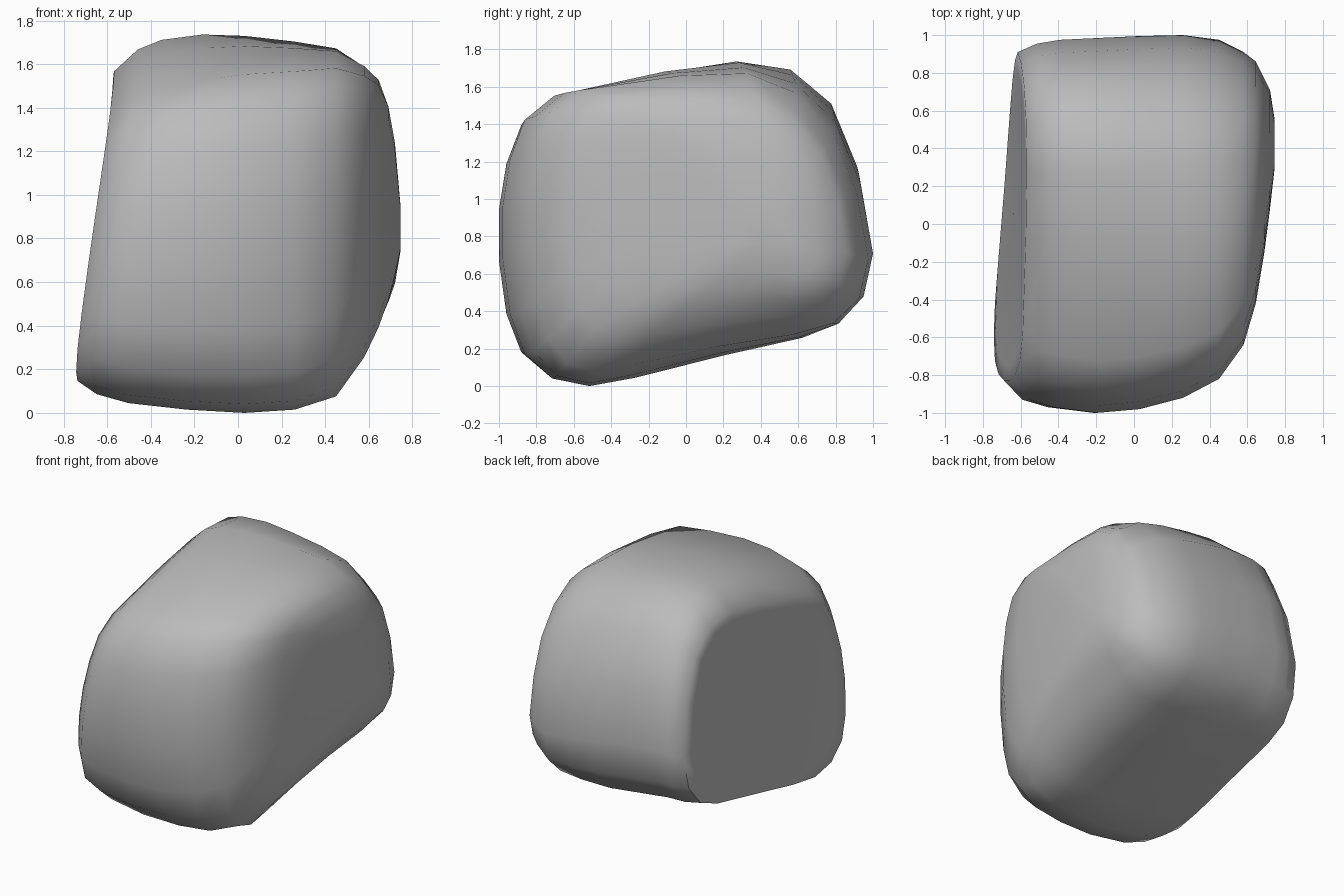
import bpy
import bmesh

default_cube = bpy.data.objects.get("Cube")
if default_cube:
    bpy.data.objects.remove(default_cube, do_unlink=True)

# Stone colour
stone = bpy.data.materials.new("stone_grey")
stone.use_nodes = True
grey = (0.5, 0.5, 0.5, 1)
stone.diffuse_color = grey
shader = next(node for node in stone.node_tree.nodes if node.type == "BSDF_PRINCIPLED")
shader.inputs["Base Color"].default_value = grey
shader.inputs["Roughness"].default_value = 0.9

# Side outline of the boulder as (y, z)
outline = [
    (-1, .67), (-1, .95), (-.96, 1.2), (-.88, 1.41), (-.72, 1.54),
    (-.12, 1.68), (.28, 1.735), (.57, 1.68), (.79, 1.49), (.93, 1.15),
    (1, .75), (.95, .5), (.82, .34), (.62, .26), (.2, .165),
    (-.28, .045), (-.53, 0), (-.73, .04), (-.88, .17), (-.96, .38),
]
outline_height = max(z for y, z in outline)

# Cross-sections: x, front y, back y, bottom z, top z, top tilt, bottom tilt
sections = [
    (-.66, -.83, .91, .12, 1.55, .06, -.05),
    (-.56, -.93, .955, .07, 1.65, .06, -.03),
    (-.43, -.97, .975, .045, 1.7, .04, 0),
    (-.2, -1, .985, .015, 1.73, .02, 0),
    (.03, -.98, .995, 0, 1.735, -.02, 0),
    (.26, -.92, 1, .015, 1.72, -.06, 0),
    (.45, -.82, .975, .06, 1.7, -.1, -.03),
    (.58, -.64, .91, .22, 1.62, -.12, -.07),
    (.645, -.42, .86, .34, 1.55, -.13, -.1),
    (.69, -.15, .77, .45, 1.42, -.13, -.13),
    (.72, .08, .71, .57, 1.24, -.1, -.12),
    (.745, .3, .55, .73, .96, -.03, -.04),
]
rim_x = sections[0][0]


def lean(x, y, z):
    """Twist of the broken side, fading out towards the middle."""
    fade = min(1, max(0, -x / .56))
    return fade * (.1 * z - .063 + .074 * y - .052 * y * z)


def add_section(bm, x, front, back, bottom, top, top_tilt, bottom_tilt):
    """Fit the side outline into the given bounds and return its ring."""
    half_depth = (back - front) / 2
    # The underside keeps its low point forward on the far side
    skew = .15 * half_depth * min(1, max(0, (x - .1) / .35))
    ring = []
    for side, height in outline:
        up = height / outline_height
        y = front + (side + 1) * half_depth
        y -= skew * (1 - side * side) * max(0, 1 - 2 * up)
        z = bottom + up * (top - bottom)
        z += up * top_tilt * (side + max(0, side - .3))
        z += (1 - up) * bottom_tilt * side
        ring.append(bm.verts.new((x + lean(x, y, z), y, z)))
    return ring


def bridge(bm, first, second):
    """Join two neighbouring rings with quads."""
    count = len(first)
    for i in range(count):
        j = (i + 1) % count
        bm.faces.new((first[i], first[j], second[j], second[i]))


# Rounded body, lofted across the width
bm = bmesh.new()
rings = [add_section(bm, *section) for section in sections]
for first, second in zip(rings, rings[1:]):
    bridge(bm, first, second)
bm.faces.new(rings[-1])

# Broken flat side: a narrow border ring around a shallow centre
middle_y = sum(vert.co.y for vert in rings[0]) / len(outline)
middle_z = sum(vert.co.z for vert in rings[0]) / len(outline)
border = []
for vert in rings[0]:
    y = middle_y + (vert.co.y - middle_y) * .9
    z = middle_z + (vert.co.z - middle_z) * .9
    border.append(bm.verts.new((rim_x + lean(rim_x, y, z), y, z)))
bridge(bm, rings[0], border)
broken_side = bm.faces.new(border)
bmesh.ops.poke(bm, faces=[broken_side])
bmesh.ops.recalc_face_normals(bm, faces=bm.faces[:])

mesh = bpy.data.meshes.new("boulder")
bm.to_mesh(mesh)
bm.free()
mesh.materials.append(stone)
boulder = bpy.data.objects.new("boulder", mesh)
bpy.context.collection.objects.link(boulder)

# Soft rounding, with only the tightest corners kept sharp
bpy.ops.object.select_all(action="DESELECT")
boulder.select_set(True)
bpy.context.view_layer.objects.active = boulder
bpy.ops.object.shade_smooth_by_angle(angle=1.1)
